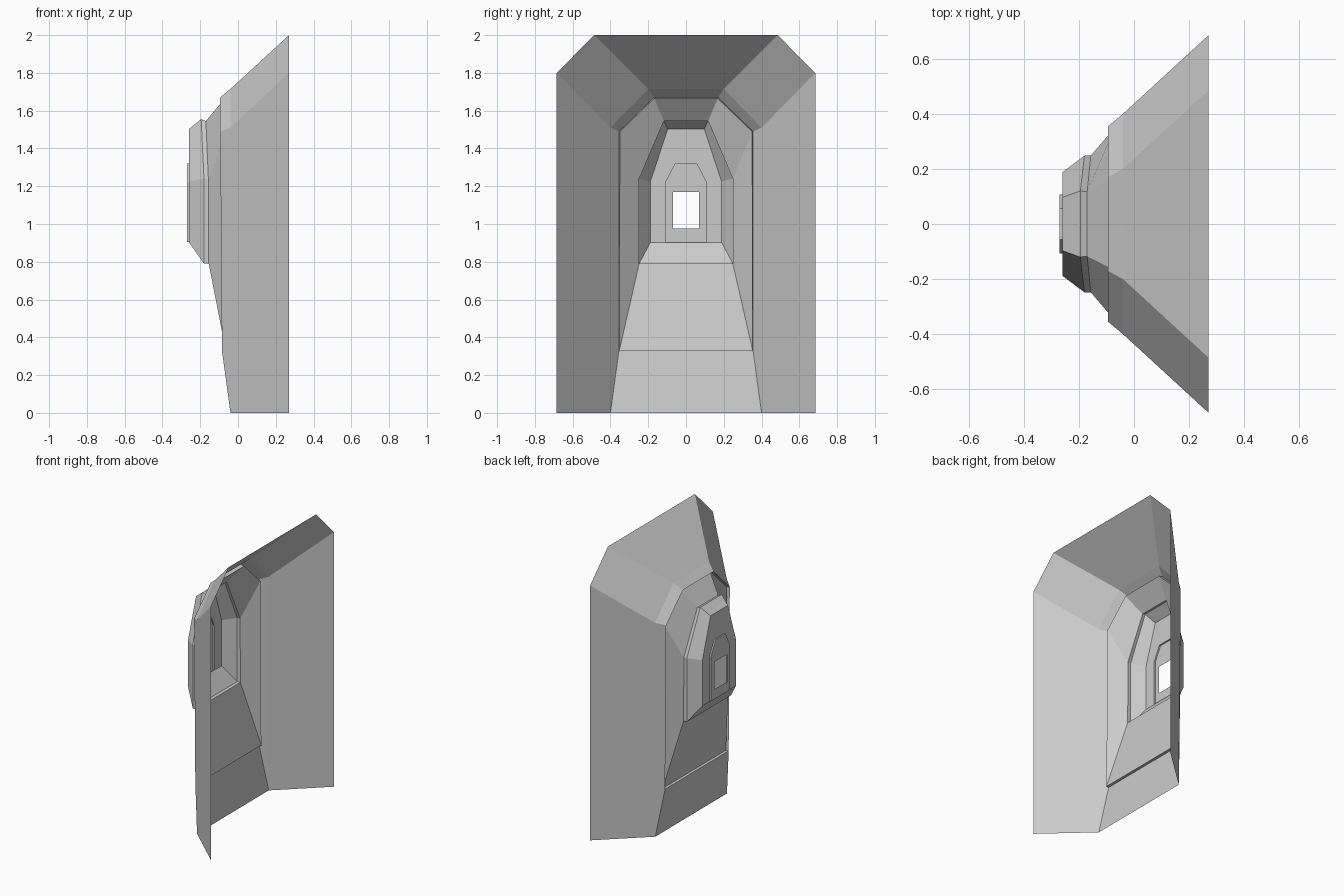
import bpy
import bmesh

if "Cube" in bpy.data.objects:
    bpy.data.objects.remove(bpy.data.objects["Cube"], do_unlink=True)

stone = bpy.data.materials.new("plain grey")
stone.use_nodes = True
GREY = (0.6, 0.6, 0.6, 1)
stone.diffuse_color = GREY
stone.node_tree.nodes["Principled BSDF"].inputs["Base Color"].default_value = GREY


def arch(sill, shoulder, crown):
    """Mirror three (x, half width, z) points into a six-point arch outline."""
    half = [sill, shoulder, crown]
    return half + [(x, -y, z) for x, y, z in reversed(half)]


def loft(name, outlines, open_bottom=False):
    """Join successive arch outlines with a thin skin facing the opening."""
    bm = bmesh.new()
    rows = [[bm.verts.new(p) for p in outline] for outline in outlines]
    for a, b in zip(rows, rows[1:]):
        count = len(a)
        for i in range(count - 1 if open_bottom else count):
            j = (i + 1) % count
            bm.faces.new((a[i], a[j], b[j], b[i]))
    mesh = bpy.data.meshes.new(name)
    bm.to_mesh(mesh)
    bm.free()
    mesh.materials.append(stone)
    obj = bpy.data.objects.new(name, mesh)
    bpy.context.collection.objects.link(obj)
    return obj


# Arch outlines from the wide opening to the small window
mouth = arch((0.27, 0.685, 0), (0.27, 0.685, 1.8), (0.27, 0.485, 2))
throat = arch((-0.04, 0.4, 0), (-0.04, 0.4, 1.51), (-0.04, 0.2, 1.715))
neck = arch((-0.085, 0.355, 0.33), (-0.094, 0.355, 1.49), (-0.095, 0.17, 1.67))
lip = arch((-0.065, 0.353, 0.33), (-0.07, 0.35, 1.49), (-0.07, 0.168, 1.665))
bay = arch((-0.155, 0.248, 0.79), (-0.157, 0.248, 1.24), (-0.17, 0.117, 1.545))
bay_back = arch((-0.18, 0.248, 0.79), (-0.18, 0.248, 1.24), (-0.195, 0.12, 1.555))
niche = arch((-0.26, 0.188, 0.903), (-0.26, 0.188, 1.225), (-0.26, 0.097, 1.503))
frame = arch((-0.26, 0.108, 0.906), (-0.26, 0.108, 1.22), (-0.26, 0.056, 1.32))
frame_back = [(-0.27, y, z) for x, y, z in frame]
window = arch((-0.27, 0.07, 0.975), (-0.27, 0.07, 1.17), (-0.27, 0.035, 1.17))

# Splayed walls, with no floor
loft("splayed_walls", [mouth, throat], open_bottom=True)
# Narrow return with the sloping sill and small ledge
loft("lower_sill_and_reveal", [throat, neck, lip])
# Upper slope and stepped bay
loft("bay_surround", [lip, bay, bay_back])
# Inner niche and its flat back wall
loft("niche_walls", [bay_back, niche, frame])
# Shallow recessed panel with the window opening
loft("window_panel", [frame, frame_back, window])
